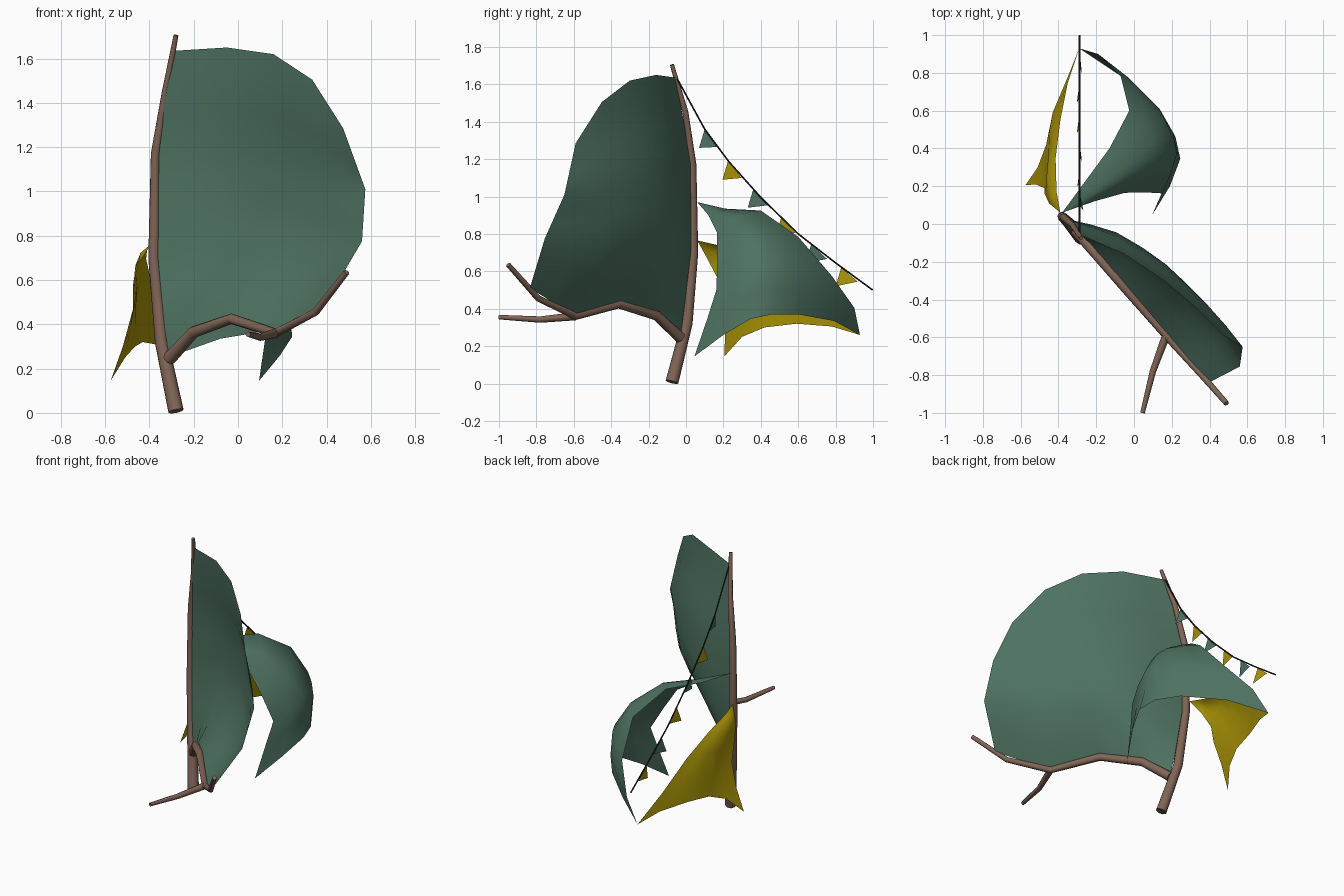
import bpy, bmesh, math
from mathutils import Vector as V

if "Cube" in bpy.data.objects:
    bpy.data.objects.remove(bpy.data.objects["Cube"])


def material(name, rgb):
    m = bpy.data.materials.new(name)
    m.diffuse_color = (*rgb, 1)
    m.use_nodes = True
    m.node_tree.nodes["Principled BSDF"].inputs["Base Color"].default_value = m.diffuse_color
    return m


GREEN = material("sage_green_cloth", (0.076, 0.168, 0.12))
YELLOW = material("mustard_cloth", (0.41, 0.305, 0.002))
WOOD = material("brown_wood", (0.215, 0.128, 0.092))
ROPE = material("dark_rope", (0.015, 0.015, 0.015))


def smooth(ob, angle=40):
    bpy.ops.object.select_all(action='DESELECT')
    ob.select_set(True)
    bpy.context.view_layer.objects.active = ob
    bpy.ops.object.shade_smooth_by_angle(angle=math.radians(angle))


def mesh_object(name, bm, mat):
    me = bpy.data.meshes.new(name)
    bm.to_mesh(me)
    bm.free()
    ob = bpy.data.objects.new(name, me)
    bpy.context.collection.objects.link(ob)
    me.materials.append(mat)
    return ob


def tube(name, pts, r0, r1, mat, res=2):
    """Tapered pole along a path."""
    cu = bpy.data.curves.new(name, 'CURVE')
    cu.dimensions = '3D'
    cu.bevel_depth = 1
    cu.bevel_resolution = res
    cu.use_fill_caps = True
    sp = cu.splines.new('POLY')
    sp.points.add(len(pts) - 1)
    for i, p in enumerate(pts):
        sp.points[i].co = (*p, 1)
        sp.points[i].radius = r0 + (r1 - r0) * i / (len(pts) - 1)
    cu.materials.append(mat)
    ob = bpy.data.objects.new(name, cu)
    bpy.context.collection.objects.link(ob)
    bpy.ops.object.select_all(action='DESELECT')
    ob.select_set(True)
    bpy.context.view_layer.objects.active = ob
    bpy.ops.object.convert(target='MESH')
    smooth(bpy.context.object, 50)


def along(pts, t):
    """Point at fraction t of a polyline."""
    f = t * (len(pts) - 1)
    i = min(int(f + 1e-6), max(len(pts) - 2, 0))
    return V(pts[i]).lerp(V(pts[min(i + 1, len(pts) - 1)]), f - i)


def cloth(name, bottom, top, left, right, mat, bulge, nu, nv, low=False):
    """Sheet stretched between four edge lines, with a billow in the middle or low down."""
    bm = bmesh.new()
    grid = []
    for j in range(nv + 1):
        v = j / nv
        row = []
        for i in range(nu + 1):
            u = i / nu
            p = along(bottom, u) * (1 - v) + along(top, u) * v
            p += along(left, v) * (1 - u) + along(right, v) * u
            b = V(bottom[0]).lerp(V(bottom[-1]), u)
            t = V(top[0]).lerp(V(top[-1]), u)
            p -= b.lerp(t, v)
            w = 4 * u * (1 - u) * (6.75 * v * (1 - v) ** 2 if low else 4 * v * (1 - v))
            row.append(bm.verts.new(p + V(bulge) * w))
        grid.append(row)
    for a, b in zip(grid, grid[1:]):
        for i in range(nu):
            bm.faces.new((a[i], a[i + 1], b[i + 1], b[i]))
    bmesh.ops.remove_doubles(bm, verts=bm.verts, dist=0.0005)
    smooth(mesh_object(name, bm, mat), 60)


# Bent mast, boom and side branch
tube("mast", [(-.28, -.075, .008), (-.345, .005, .32), (-.38, .04, .7),
              (-.373, .035, 1.17), (-.328, -.003, 1.45), (-.28, -.075, 1.705)],
     .035, .011, WOOD)
boom = [(-.31, -.03, .245), (-.2, -.16, .365), (-.03, -.36, .425),
        (.17, -.59, .36), (.35, -.79, .455), (.49, -.95, .635)]
tube("boom", boom, .031, .014, WOOD)
tube("boom_branch", [(.17, -.59, .36), (.10, -.78, .342), (.045, -1.0, .355)],
     .022, .012, WOOD)

# Main sail between mast and boom
mast_top, sail_peak, boom_end = (-.29, -.055, 1.635), (.475, -.59, 1.285), (.405, -.835, .51)
cloth("main_sail",
      boom[:4] + [boom_end],
      [mast_top, (-.05, -.16, 1.65), (.16, -.30, 1.62), (.335, -.45, 1.505), sail_peak],
      [boom[0], (-.38, .03, .7), (-.373, .03, 1.17), mast_top],
      [boom_end, (.56, -.755, .775), (.575, -.65, 1.01), sail_peak],
      GREEN, (.096, .087, 0), 8, 9, True)

# Rear green awning: three corners with curved edges
g_top, g_low, tail = (-.38, .06, .97), (.095, .045, .145), (-.29, .93, .26)
cloth("rear_green_awning",
      [g_low, (.19, .20, .26), (.245, .345, .345), (.22, .46, .37), (.13, .60, .37),
       (-.08, .79, .335), tail],
      [g_top],
      [g_low, (.125, .115, .35), (.15, .162, .5), (.05, .168, .66), (-.05, .165, .81),
       (-.21, .12, .9), g_top],
      [tail, (-.19, .90, .405), (-.07, .78, .575), (-.025, .60, .785), (-.13, .40, .925),
       (-.27, .21, .935), g_top],
      GREEN, (-.045, 0, -.035), 6, 6)

# Rear yellow awning
y_top, y_low = (-.39, .06, .765), (-.575, .205, .145)
cloth("rear_yellow_awning",
      [y_low, (-.51, .30, .25), (-.465, .42, .30), (-.43, .59, .32), (-.35, .78, .305), tail],
      [y_top],
      [y_low, (-.52, .21, .30), (-.475, .19, .45), (-.475, .165, .57), (-.45, .11, .675), y_top],
      [tail, (-.35, .75, .42), (-.39, .55, .585), (-.415, .35, .695), (-.41, .17, .74), y_top],
      YELLOW, (-.014, 0, -.02), 5, 5)

# Bunting rope and flags
RX = -.288
tube("bunting_rope", [(RX, -.05, 1.635), (RX, .10, 1.36), (RX, .23, 1.185), (RX, .40, .995),
                      (RX, .60, .80), (RX, .80, .645), (RX, .998, .50)], .005, .005, ROPE, 1)
flags = [(.10, 1.36), (.225, 1.19), (.36, 1.04), (.51, .89), (.67, .745), (.83, .62)]
for k, (y, z) in enumerate(flags):
    slope = .095 - .004 * k
    sway = (.02, -.012, .012, -.015, -.015, .012)[k]
    bm = bmesh.new()
    bm.faces.new([bm.verts.new(p) for p in (
        (RX, y, z), (RX, y + .068 + .004 * k, z - slope), (RX + sway, y - .03, z - .1))])
    mesh_object(f"bunting_flag_{k + 1}", bm, YELLOW if k % 2 else GREEN)
